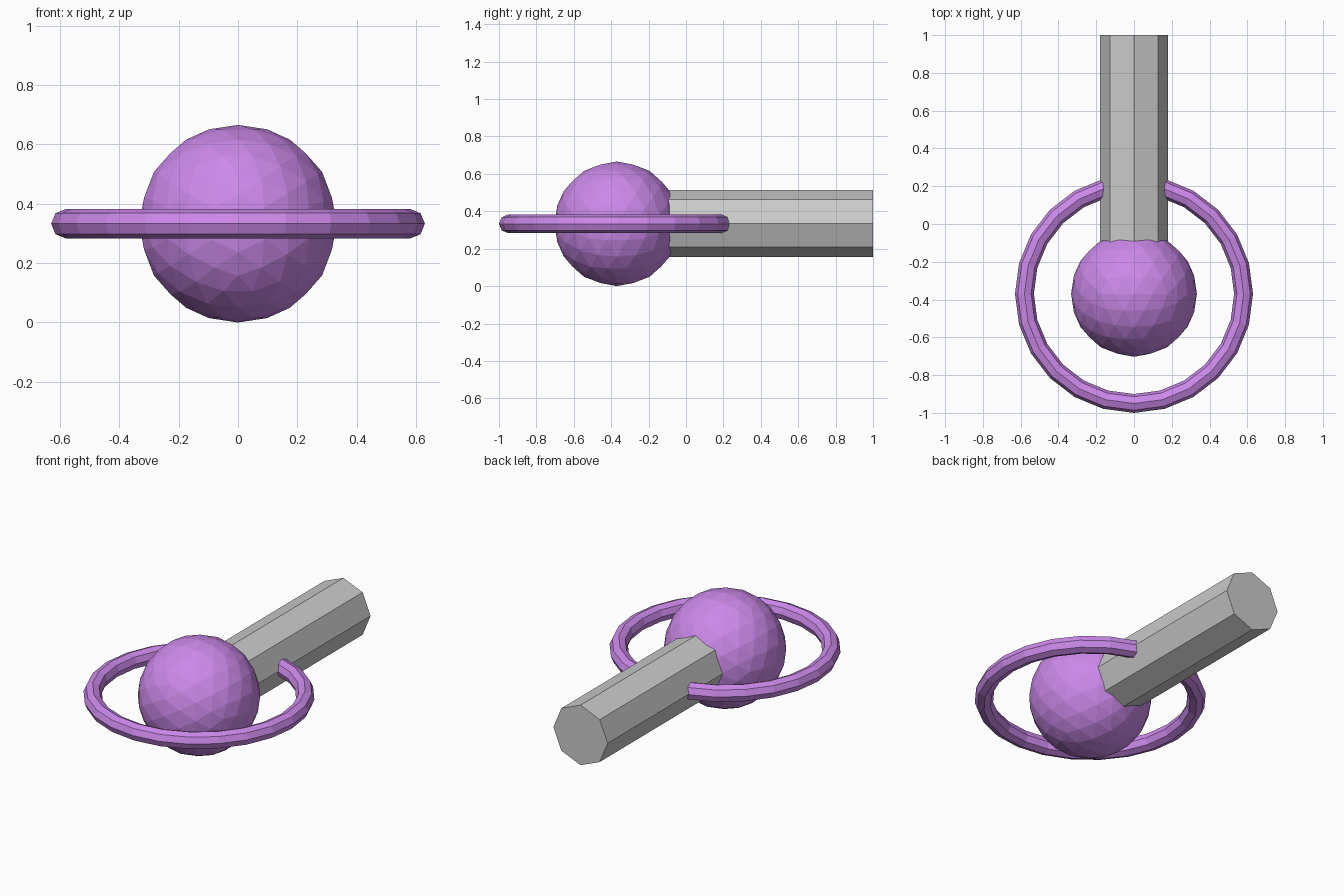
import bpy
import math

if "Cube" in bpy.data.objects:
    bpy.data.objects.remove(bpy.data.objects["Cube"])

CENTRE = (0, -0.37, 0.333)


def name_part(name, mat=None):
    obj = bpy.context.object
    obj.name = name
    obj.data.name = name
    if mat:
        obj.data.materials.append(mat)
    return obj


purple = bpy.data.materials.new("purple")
purple.diffuse_color = (0.6, 0.25, 0.82, 1)
purple.use_nodes = True
purple.node_tree.nodes["Principled BSDF"].inputs["Base Color"].default_value = purple.diffuse_color

# faceted ball, turned so an edge (not a corner) is centred at the top
bpy.ops.mesh.primitive_ico_sphere_add(
    subdivisions=3, radius=0.333, location=CENTRE,
    rotation=(0, -math.atan(2) / 2, 0))
name_part("ball", purple)

# flat-lying ring around the ball, running through the shaft
bpy.ops.mesh.primitive_torus_add(
    major_radius=0.58, minor_radius=0.05, major_segments=24,
    minor_segments=8, location=CENTRE)
name_part("ring", purple)

# octagonal shaft going backwards from inside the ball
y0, y1 = -0.2, 1.0
bpy.ops.mesh.primitive_cylinder_add(
    vertices=8, radius=0.18, depth=y1 - y0,
    location=(0, (y0 + y1) / 2, 0.335), rotation=(math.pi / 2, 0, 0))
name_part("shaft")
